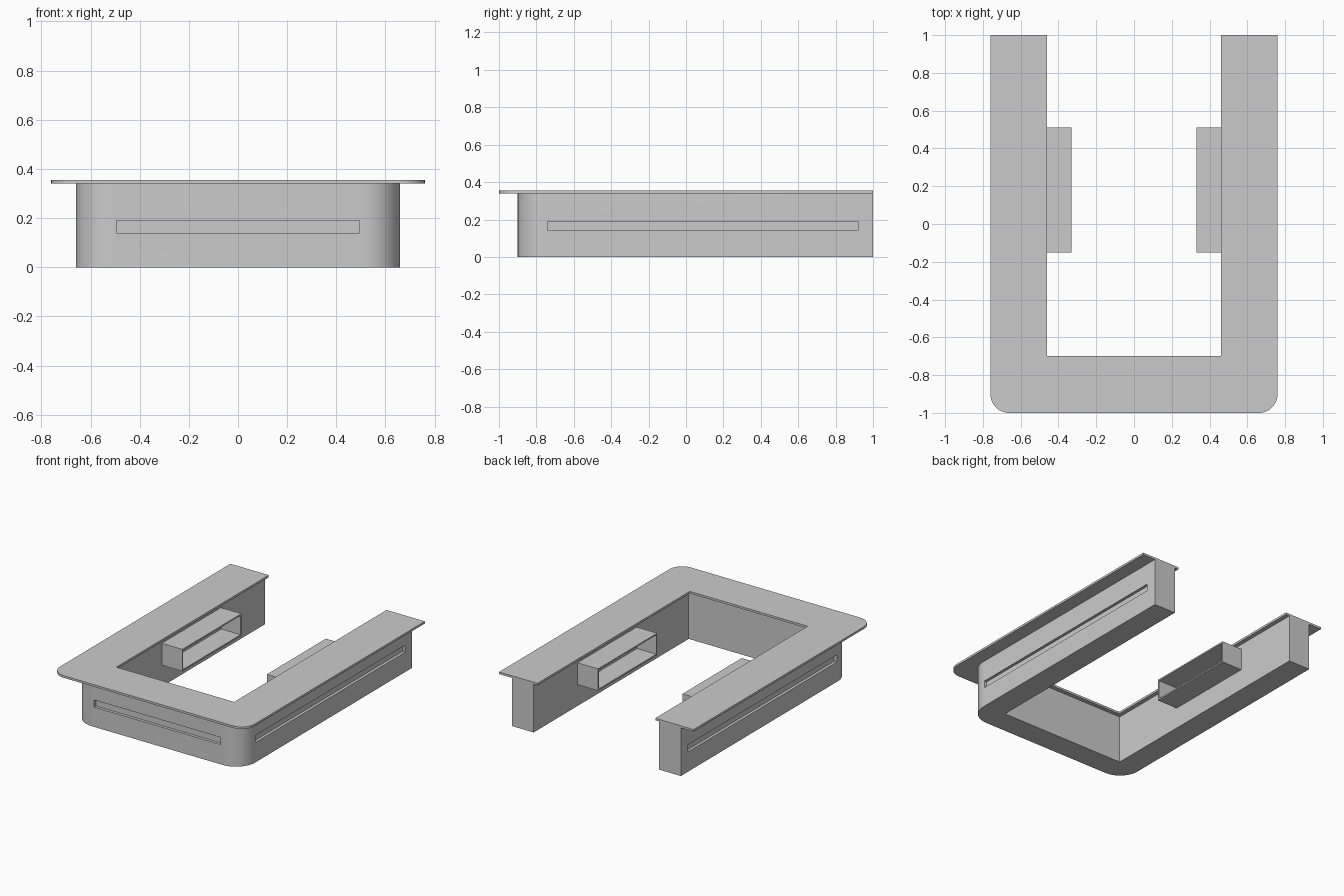
import bpy, bmesh, math

if "Cube" in bpy.data.objects:
    bpy.data.objects.remove(bpy.data.objects["Cube"])


def finish(name, bm):
    bmesh.ops.recalc_face_normals(bm, faces=bm.faces)
    me = bpy.data.meshes.new(name)
    bm.to_mesh(me)
    bm.free()
    ob = bpy.data.objects.new(name, me)
    bpy.context.collection.objects.link(ob)
    return ob


def extrude(name, pts, z0, z1):
    """Closed plan outline raised from z0 to z1."""
    bm = bmesh.new()
    face = bm.faces.new([bm.verts.new((x, y, z0)) for x, y in pts])
    geo = bmesh.ops.extrude_face_region(bm, geom=[face])["geom"]
    top = [v for v in geo if isinstance(v, bmesh.types.BMVert)]
    bmesh.ops.translate(bm, verts=top, vec=(0, 0, z1 - z0))
    return finish(name, bm)


def box(name, x0, x1, y0, y1, z0, z1):
    return extrude(name, [(x0, y0), (x1, y0), (x1, y1), (x0, y1)], z0, z1)


def u_outline(ox, oy, ix, iy, r, seg=16):
    """U-shaped plan, open at the back, with rounded outer front corners."""
    half = [(ix, iy), (ix, 1), (ox, 1)]
    for i in range(seg + 1):
        a = -math.pi / 2 * i / seg
        half.append((ox - r + r * math.cos(a), oy + r + r * math.sin(a)))
    return half + [(-x, y) for x, y in reversed(half)]


def cut(ob, cutter):
    m = ob.modifiers.new("cut", 'BOOLEAN')
    m.operation = 'DIFFERENCE'
    m.solver = 'EXACT'
    m.object = cutter
    cutter.hide_render = True
    bpy.context.view_layer.objects.active = ob
    bpy.ops.object.modifier_apply(modifier=m.name)
    bpy.data.objects.remove(cutter)


# Counter base and overhanging top
base = extrude("counter_base", u_outline(0.66, -0.90, 0.49, -0.73, 0.15), 0, 0.34)
top = extrude("counter_top", u_outline(0.76, -1.0, 0.46, -0.70, 0.10), 0.34, 0.355)

# Recessed slots in the front and both outer sides
D = 0.02
cut(base, box("front_slot", -0.495, 0.495, -1.0, -0.90 + D, 0.14, 0.19))
cut(base, box("right_slot", 0.66 - D, 0.8, -0.74, 0.92, 0.14, 0.19))
cut(base, box("left_slot", -0.8, -0.66 + D, -0.74, 0.92, 0.14, 0.19))

# Open shelf boxes on the inner walls, opening toward the centre
T = 0.01
for side, s in (("right", 1), ("left", -1)):
    a, b = sorted((s * 0.33, s * 0.49))
    shelf = box(side + "_shelf", a, b, -0.15, 0.51, 0.15, 0.305)
    a, b = sorted((s * 0.30, s * (0.49 - T)))
    cut(shelf, box("shelf_hollow", a, b, -0.15 + T, 0.51 - T, 0.15 + T, 0.305 - T))

# Smooth the rounded corners, keep edges sharp
bpy.ops.object.select_all(action='DESELECT')
for ob in (base, top):
    ob.select_set(True)
bpy.context.view_layer.objects.active = base
bpy.ops.object.shade_smooth_by_angle(angle=math.radians(30))
